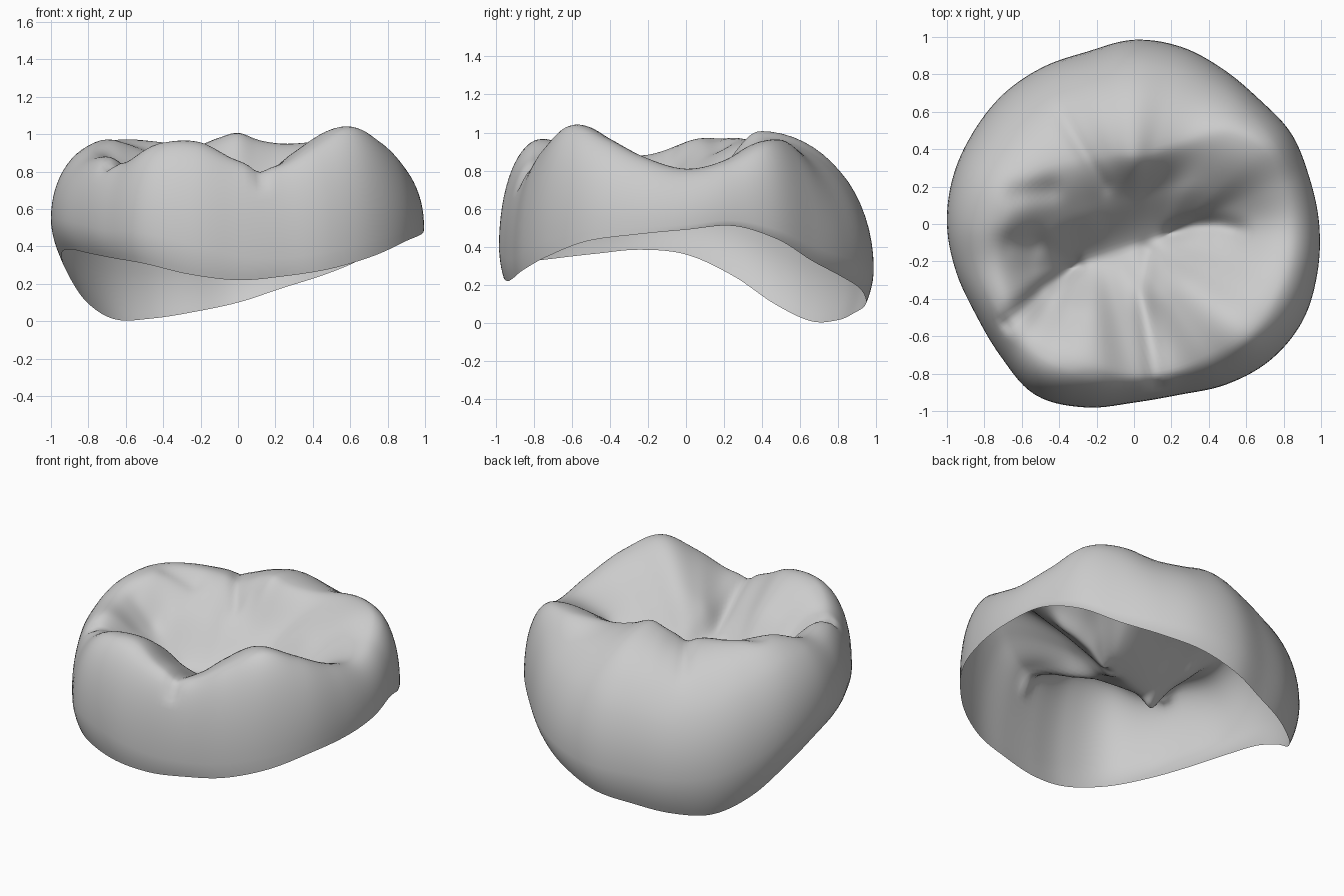
import bpy, bmesh, math
from mathutils import Vector

if "Cube" in bpy.data.objects:
    bpy.data.objects.remove(bpy.data.objects["Cube"])

COLS, WALL, SHOULDER, INNER = 168, 6, 16, 24
# The basin floor is a valley between two points
PIT, PIT_END = Vector((0.17, -0.06, 0.53)), Vector((-0.32, -0.23, 0.53))
AXIS = 94                                     # column pointing along the valley

# Every 15 degrees from +x: outline radius, rim height, crest radius, crest height, mid-slope height
R = [.99, .97, .97, .945, .955, .98, .985, .955, .97, .985, .99, 1.0,
     1.0, .985, .975, 1.005, 1.055, 1.015, .955, .945, .99, 1.03, 1.04, 1.015]
RIM = [.49, .51, .44, .33, .25, .18, .10, .05, .015, .01, .10, .25,
       .36, .385, .365, .34, .31, .25, .22, .24, .28, .35, .43, .465]
CREST_R = [.82, .80, .79, .69, .52, .42, .39, .41, .43, .48, .58, .66,
           .71, .77, .80, .84, .84, .79, .80, .80, .80, .82, .83, .83]
CREST_Z = [.81, .855, .95, .965, .95, .97, 1.01, .98, .935, .95, .97, .985,
           .955, .885, .88, .85, .95, .96, .86, .83, .945, 1.045, .97, .87]
MID_Z = [.65, .69, .79, .81, .75, .73, .74, .76, .77, .80, .82, .81,
         .76, .73, .72, .69, .79, .81, .74, .70, .80, .86, .79, .70]

# Fissures and dents of the chewing surface: path, depth, width
GROOVES = [([(-.68, -.53), (-.48, -.33), (-.30, -.22)], .04, .04),
           ([(.12, -.85), (.08, -.6), (.05, -.38), (.08, -.15)], .04, .04),
           ([(.55, -.03), (.45, .0), (.32, .0), (.2, -.05)], .04, .045),
           ([(-.38, .58), (-.33, .48), (-.24, .33), (-.15, .2)], .02, .035),
           ([(-.66, -.10), (-.54, -.11)], .035, .07),
           ([(-.62, .16), (-.45, .18)], .03, .06)]


def wrap_spline(table, t):
    """Closed Catmull-Rom through evenly spaced values."""
    n = len(table)
    i = int(t * n)
    f = t * n - i
    a, b, c, d = (table[(i + k) % n] for k in (-1, 0, 1, 2))
    return b + .5 * f * (c - a + f * (2*a - 5*b + 4*c - d + f * (3*(b - c) + d - a)))


def hermite(a, b, ma, mb, f):
    f2, f3 = f * f, f * f * f
    return (2*f3 - 3*f2 + 1)*a + (f3 - 2*f2 + f)*ma + (3*f2 - 2*f3)*b + (f3 - f2)*mb


def groove_depth(x, y):
    p, total = Vector((x, y)), 0
    for path, depth, width in GROOVES:
        best = 9
        for a, b in zip(path, path[1:]):
            a, b = Vector(a), Vector(b)
            f = max(0, min(1, (p - a).dot(b - a) / (b - a).length_squared))
            best = min(best, (p - a.lerp(b, f)).length)
        total = max(total, depth * math.exp(-(best / width) ** 2))
    return total


def column(n):
    """One profile from the open rim, over the crest and down to the valley floor."""
    t = n / COLS
    ang = 2 * math.pi * t
    r, rim, cr, cz, mz = (wrap_spline(tab, t) for tab in (R, RIM, CREST_R, CREST_Z, MID_Z))
    c, s = math.cos(ang), math.sin(ang)
    floor = PIT.lerp(PIT_END, .5 + .5 * math.cos(2 * math.pi * (n - AXIS) / COLS))
    tuck = .03 - .03 * math.cos(ang + .4)     # the wall curls under, except on the right
    bulge = rim + (.2 - .12 * c) * (cz - rim)
    pts = []
    for i in range(WALL):                     # lower wall
        f = i / WALL
        rad = r * (1 - tuck * (1 - f) ** 2)
        pts.append((rad * c, rad * s, rim + f * (bulge - rim)))
    for i in range(SHOULDER):                 # rounded shoulder
        a = i / SHOULDER * math.pi / 2
        rad = cr + (r - cr) * math.cos(a)
        pts.append((rad * c, rad * s, bulge + (cz - bulge) * math.sin(a)))
    for i in range(INNER + 1):                # chewing surface
        f = i / INNER
        slope = (floor.z - cz) * .5
        if f < .5:
            z = hermite(cz, mz, 0, slope, f * 2)
        else:
            z = hermite(mz, floor.z, slope, slope * .5, f * 2 - 1)
        pts.append((cr * c * (1 - f) + floor.x * f, cr * s * (1 - f) + floor.y * f, z))
    return [(x, y, z - (groove_depth(x, y) if k > WALL + 8 else 0))
            for k, (x, y, z) in enumerate(pts)]


# Tooth crown: an open shell
bm = bmesh.new()
grid = [[bm.verts.new(p) for p in column(i)] for i in range(COLS)]
for i in range(COLS):
    a, b = grid[i], grid[(i + 1) % COLS]
    for k in range(len(a) - 1):
        bm.faces.new((a[k], b[k], b[k + 1], a[k + 1]))
# Close the seam along the valley floor, then soften the chewing surface
bmesh.ops.remove_doubles(bm, verts=[col[-1] for col in grid], dist=.0005)
soft = [v for v in bm.verts if not v.is_boundary and v.co.xy.length < .85 and v.co.z > .45]
for _ in range(2):
    bmesh.ops.smooth_vert(bm, verts=soft, factor=.5, use_axis_x=True, use_axis_y=True, use_axis_z=True)
for face in bm.faces:
    face.smooth = True
mesh = bpy.data.meshes.new("tooth_crown")
bm.to_mesh(mesh)
bm.free()

enamel = bpy.data.materials.new("light_grey")
enamel.diffuse_color = (.6, .6, .6, 1)
enamel.use_nodes = True
enamel.node_tree.nodes["Principled BSDF"].inputs["Base Color"].default_value = enamel.diffuse_color
mesh.materials.append(enamel)
crown = bpy.data.objects.new("tooth_crown", mesh)
bpy.context.collection.objects.link(crown)
